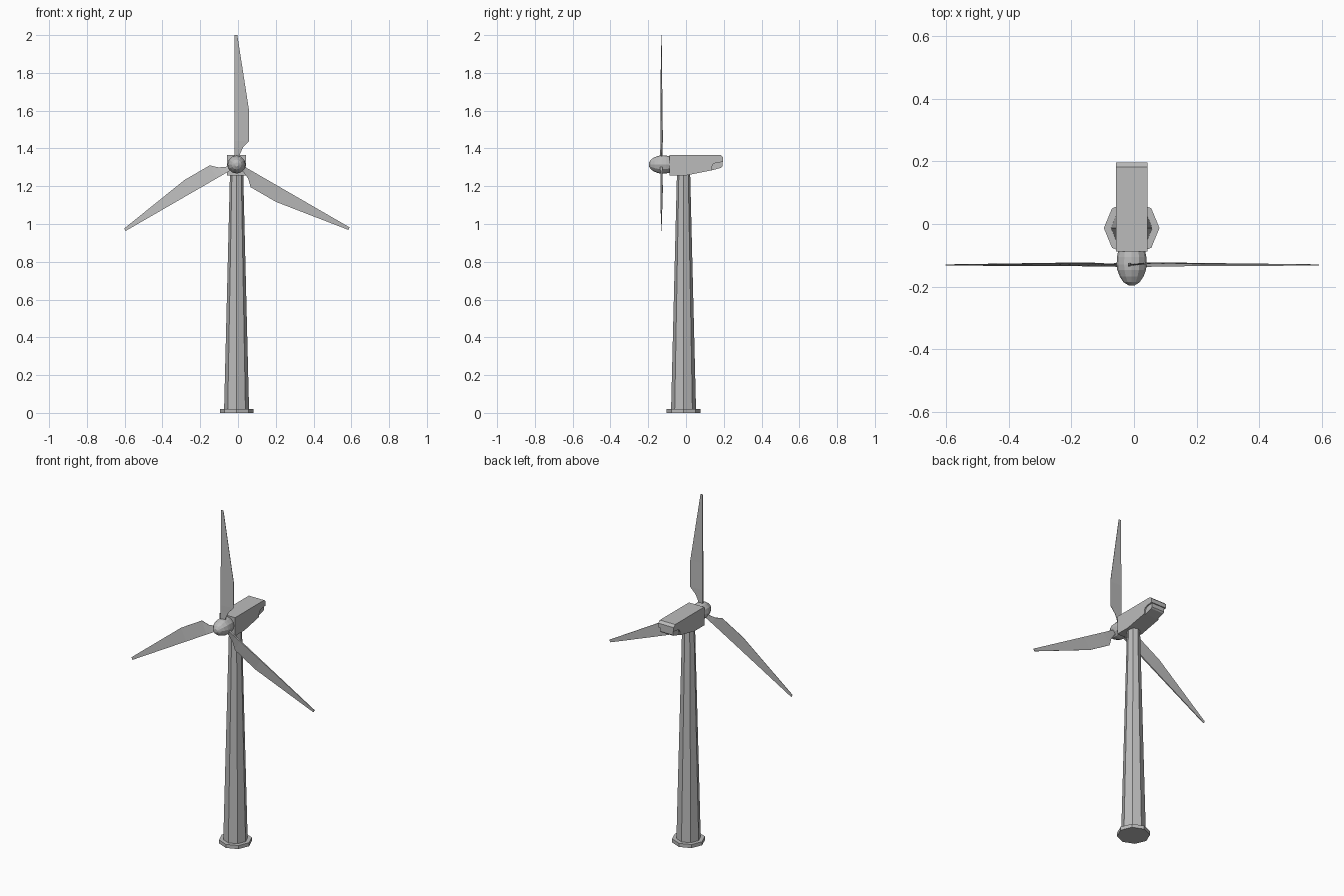
import bpy, bmesh
from math import pi, sin, cos, radians

cube = bpy.data.objects.get("Cube")
if cube:
    bpy.data.objects.remove(cube)

CX, CY = -0.0075, -0.013      # tower axis
HUB_Z = 1.315                 # rotor height

paint = bpy.data.materials.new("light grey paint")
paint.use_nodes = True
paint.diffuse_color = (0.5, 0.5, 0.5, 1)
paint.node_tree.nodes["Principled BSDF"].inputs["Base Color"].default_value = (0.5, 0.5, 0.5, 1)


def make(name, rings, location):
    """Skin equal-length closed rings, cap both ends and make a flat-shaded object."""
    bm = bmesh.new()
    loops = [[bm.verts.new(p) for p in ring] for ring in rings]
    n = len(loops[0])
    for a, b in zip(loops, loops[1:]):
        for i in range(n):
            j = (i + 1) % n
            bm.faces.new((a[i], a[j], b[j], b[i]))
    bm.faces.new(loops[0])
    bm.faces.new(loops[-1])
    bmesh.ops.recalc_face_normals(bm, faces=bm.faces)
    mesh = bpy.data.meshes.new(name)
    bm.to_mesh(mesh)
    bm.free()
    mesh.materials.append(paint)
    obj = bpy.data.objects.new(name, mesh)
    obj.location = location
    bpy.context.collection.objects.link(obj)
    return obj


def circle(radius, sides):
    return [(radius * cos(2 * pi * i / sides), radius * sin(2 * pi * i / sides))
            for i in range(sides)]


def lathe_z(name, profile, sides, location):
    return make(name, [[(x, y, z) for x, y in circle(r, sides)] for r, z in profile], location)


def lathe_y(name, profile, sides, location):
    return make(name, [[(x, y, z) for x, z in circle(r, sides)] for r, y in profile], location)


def extrude_x(name, outline, half_width, location):
    return make(name, [[(x, y, z) for y, z in outline] for x in (-half_width, half_width)], location)


# Foundation and tapering eight-sided tower
lathe_z("foundation", [(0.089, 0), (0.089, 0.021)], 8, (CX, CY, 0))
lathe_z("tower", [(0.066, 0.02), (0.035, 1.27)], 8, (CX, CY, 0))

# Nacelle with an undercut tail, and the narrower vent filling the undercut
nacelle = [(-0.088, 1.257), (0.0, 1.257), (0.136, 1.284), (0.136, 1.302), (0.144, 1.317),
           (0.16, 1.325), (0.197, 1.328), (0.197, 1.352), (0.183, 1.365), (-0.088, 1.365)]
extrude_x("nacelle", nacelle, 0.05, (CX, 0, 0))
vent = [(0.12, 1.285), (0.136, 1.284), (0.185, 1.297), (0.192, 1.304), (0.192, 1.335), (0.12, 1.335)]
extrude_x("tail_vent", vent, 0.042, (CX, 0, 0))

# Rounded nose cone
nose = [(0.01, -0.196), (0.026, -0.186), (0.038, -0.168), (0.046, -0.147),
        (0.048, -0.13), (0.047, -0.105), (0.043, -0.085)]
lathe_y("nose_cone", nose, 12, (CX, 0, HUB_Z))

# Blade stations: distance from hub, trailing edge offset, leading edge thickness
stations = [(0.02, 0.012, 0.012), (0.055, 0.018, 0.012), (0.09, 0.034, 0.01),
            (0.125, 0.067, 0.009), (0.28, 0.067, 0.007), (0.685, 0.004, 0.004)]
LEAD = -0.011
rings = []
for v, trail, thick in stations:
    slope = 0.12 * (1 - v / 0.7)      # pitch eases out towards the tip
    y_trail = (trail - LEAD) * slope
    rings.append([(LEAD, -thick / 2, v), (trail, y_trail - 0.001, v),
                  (trail, y_trail + 0.001, v), (LEAD, thick / 2, v)])

for i, name in enumerate(("top_blade", "left_blade", "right_blade")):
    blade = make(name, rings, (CX, -0.131, HUB_Z))
    blade.rotation_euler.y = radians(120 * i)
